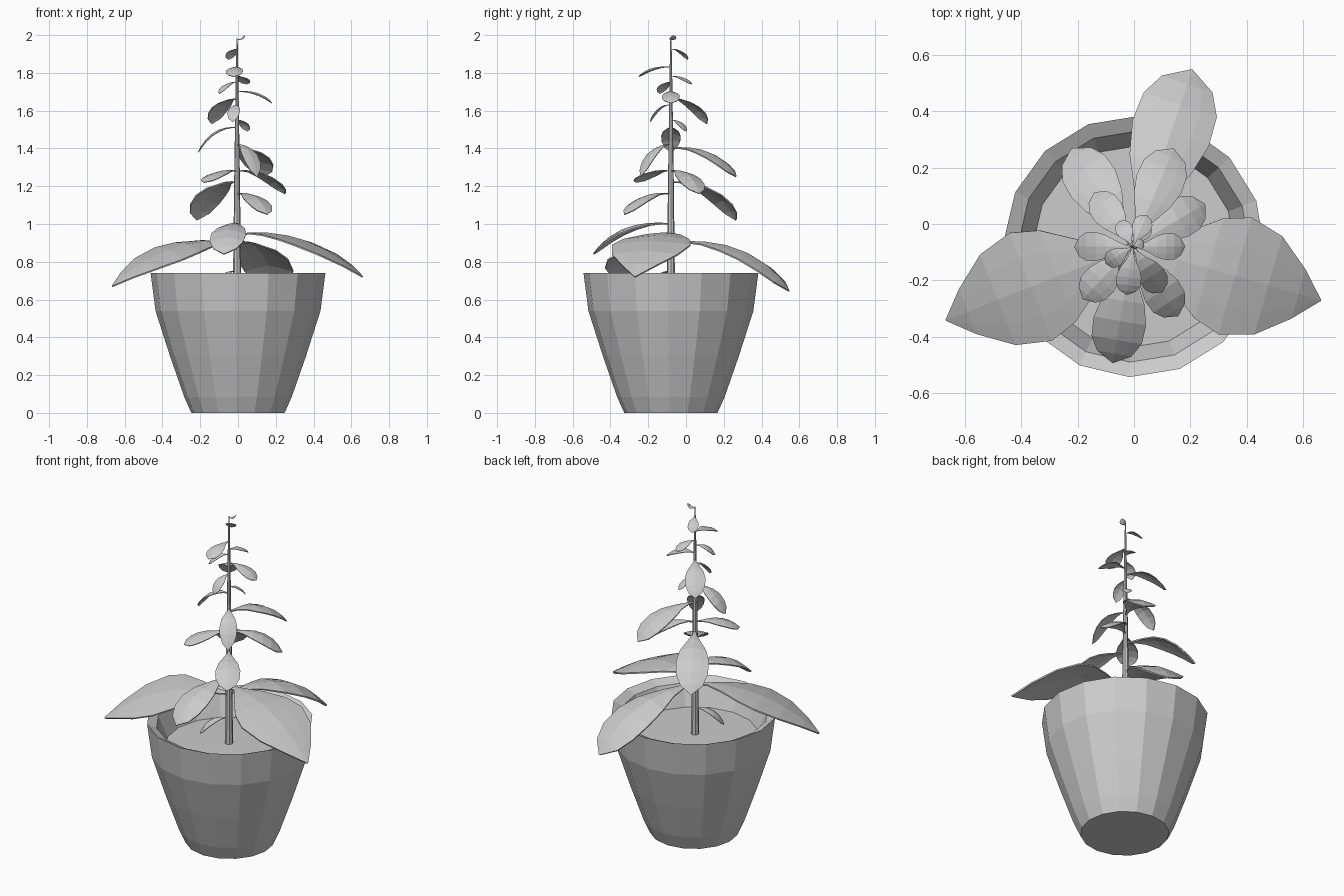
import bpy, bmesh, math
from mathutils import Vector

if "Cube" in bpy.data.objects:
    bpy.data.objects.remove(bpy.data.objects["Cube"])

CX, CY = -0.005, -0.08      # plant axis


def make_object(name, bm):
    bmesh.ops.recalc_face_normals(bm, faces=bm.faces)
    mesh = bpy.data.meshes.new(name)
    bm.to_mesh(mesh)
    bm.free()
    ob = bpy.data.objects.new(name, mesh)
    bpy.context.collection.objects.link(ob)
    return ob


def lathe(name, profile, sides, cx, offset=0.0, cap_start=True, cap_end=True):
    """Revolve (radius, z) points into a faceted solid."""
    bm = bmesh.new()
    angles = [offset + 2 * math.pi * i / sides for i in range(sides)]
    rings = [[bm.verts.new((cx + r * math.cos(a), CY + r * math.sin(a), z)) for a in angles]
             for r, z in profile]
    for a, b in zip(rings, rings[1:]):
        for i in range(sides):
            j = (i + 1) % sides
            bm.faces.new((a[i], a[j], b[j], b[i]))
    if cap_start:
        bm.faces.new(rings[0][::-1])
    if cap_end:
        bm.faces.new(rings[-1])
    return make_object(name, bm)


# half-width of a leaf along its length: pointed and rounded kinds
POINTED = [(0, .06), (.1, .12), (.22, .45), (.38, .85), (.52, 1), (.7, .84), (.87, .42), (1, .01)]
ROUNDED = [(0, .06), (.1, .12), (.22, .38), (.38, .8), (.55, 1), (.73, .96), (.88, .66), (1, .01)]


def leaf(name, base_z, tip, width=None, fold=0.23, roll=0.0, bend=0.68, outline=ROUNDED):
    """Arched leaf from the stem to the tip, ridged along its midrib."""
    p0, p2 = Vector((CX, CY, base_z)), Vector(tip)
    d = p2 - p0
    reach = d.xy.length
    width = width or 0.4 * reach + 0.02
    p1 = p0.lerp(p2, bend)
    p1.z = base_z + 0.07 * reach
    side = Vector((-d.y, d.x, 0)).normalized()
    bm = bmesh.new()
    rows = []
    for t, w in outline:
        p = p0 * (1 - t) ** 2 + p1 * 2 * t * (1 - t) + p2 * t * t
        row = []
        for u in (-1, -0.55, 0, 0.55, 1):
            s = u * w * width / 2
            drop = fold * abs(s) * (0.6 + 0.4 * abs(u))
            row.append(bm.verts.new(p + side * s + Vector((0, 0, roll * s - drop))))
        rows.append(row)
    for a, b in zip(rows, rows[1:]):
        for i in range(4):
            bm.faces.new((a[i], a[i + 1], b[i + 1], b[i]))
    ob = make_object(name, bm)
    mod = ob.modifiers.new("thickness", 'SOLIDIFY')
    mod.thickness = min(0.008, 0.04 * width)
    mod.offset = 0
    return ob


# pot with an inward sloping rim
lathe("pot", [(.247, 0), (.285, .085), (.36, .30), (.437, .54), (.463, .74),
              (.41, .715), (.355, .585)], 16, 0, math.radians(-2), True, False)
# soil
lathe("soil", [(.358, .59), (.03, .595)], 16, 0, math.radians(-2), False, True)
# tapering stem
lathe("stem", [(.023, .58), (.015, 1.25), (.006, 1.85), (.003, 1.985)], 8, CX)

# two broad lower leaves
leaf("broad_leaf_left", .90, (-.665, -.34, .67), .41, .1, -.15, .55, POINTED)
leaf("broad_leaf_right", .945, (.66, -.27, .72), .43, .1, 0, .55, POINTED)

# narrower leaves from the bottom up: base height and tip position
LEAVES = [
    (.75, -.14, -.17, .65),
    (.90, .205, .545, .645),
    (1.0, -.075, -.49, .84),
    (1.16, .155, -.325, 1.05),
    (1.22, -.22, .265, 1.02),
    (1.28, .25, .07, 1.16),
    (1.28, -.18, -.265, 1.22),
    (1.40, .14, .265, 1.25),
    (1.42, .10, -.24, 1.25),
    (1.51, -.21, -.08, 1.38),
    (1.55, .05, 0, 1.49),
    (1.63, -.03, -.19, 1.54),
    (1.66, -.14, .11, 1.53),
    (1.70, .18, -.08, 1.64),
    (1.75, -.10, -.14, 1.69),
    (1.78, .045, .03, 1.74),
    (1.83, -.025, -.25, 1.78),
    (1.925, -.05, .01, 1.87),
    (1.975, .035, -.065, 2.0),
]
for n, (base_z, x, y, z) in enumerate(LEAVES, 1):
    leaf(f"leaf_{n:02d}", base_z, (x, y, z))
